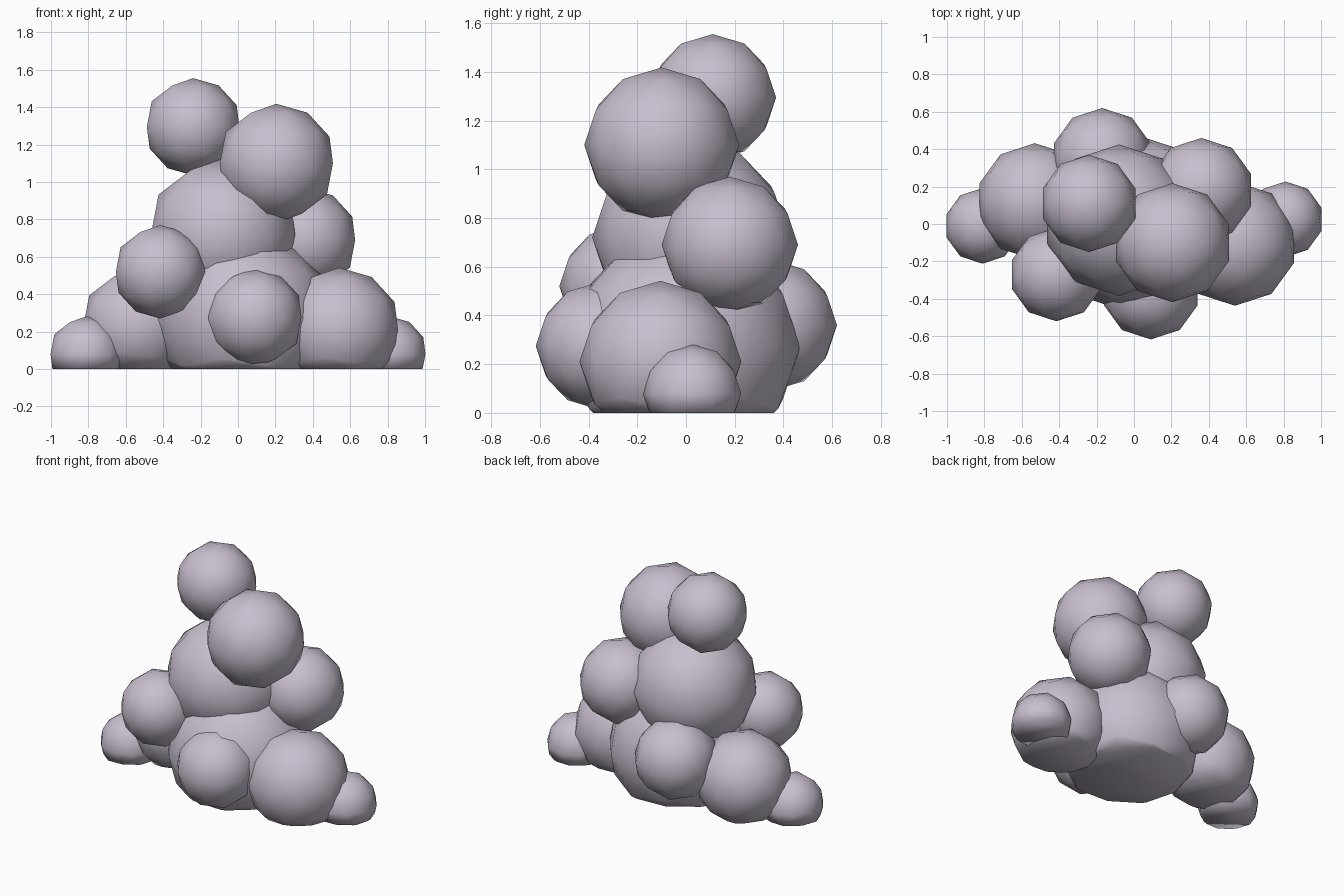
import bpy
import bmesh
from mathutils import Vector

cube = bpy.data.objects.get("Cube")
if cube:
    bpy.data.objects.remove(cube, do_unlink=True)

# Single soft mauve grey
mat = bpy.data.materials.new("mauve_grey")
mat.use_nodes = True
colour = (0.58, 0.52, 0.62, 1)
mat.diffuse_color = colour
bsdf = next(n for n in mat.node_tree.nodes if n.type == "BSDF_PRINCIPLED")
bsdf.inputs["Base Color"].default_value = colour
bsdf.inputs["Roughness"].default_value = 0.8


def puff(name, centre, radius):
    """Low-poly smooth ball, cut flat where it meets the ground."""
    bm = bmesh.new()
    bmesh.ops.create_icosphere(bm, subdivisions=2, radius=radius)
    bmesh.ops.translate(bm, verts=bm.verts, vec=Vector(centre))
    if centre[2] < radius:
        bmesh.ops.bisect_plane(
            bm, geom=bm.verts[:] + bm.edges[:] + bm.faces[:],
            plane_co=(0, 0, 0), plane_no=(0, 0, -1), clear_outer=True)
        rim = [e for e in bm.edges if e.is_boundary]
        if rim:
            bmesh.ops.contextual_create(bm, geom=rim)
        bmesh.ops.recalc_face_normals(bm, faces=bm.faces)
    for face in bm.faces:
        face.smooth = True
    mesh = bpy.data.meshes.new(name)
    bm.to_mesh(mesh)
    bm.free()
    mesh.materials.append(mat)
    obj = bpy.data.objects.new(name, mesh)
    bpy.context.collection.objects.link(obj)


# Central column
puff("base_puff", (0.03, -0.01, 0.27), 0.48)
puff("middle_puff", (-0.08, 0.02, 0.72), 0.405)
puff("upper_puff", (0.205, -0.1, 1.1), 0.318)
puff("top_puff", (-0.24, 0.11, 1.295), 0.26)

# Raised side lobes
puff("back_left_lobe", (0.36, 0.18, 0.69), 0.28)
puff("front_right_lobe", (-0.415, -0.27, 0.52), 0.25)
puff("front_lobe", (0.09, -0.355, 0.275), 0.262)
puff("back_lobe", (-0.17, 0.35, 0.36), 0.27)

# Ground lobes
puff("right_ground_lobe", (-0.53, 0.12, 0.23), 0.312)
puff("left_ground_lobe", (0.54, -0.105, 0.21), 0.332)
puff("far_right_lobe", (-0.81, -0.01, 0.08), 0.202)
puff("far_left_lobe", (0.81, 0.025, 0.08), 0.202)
